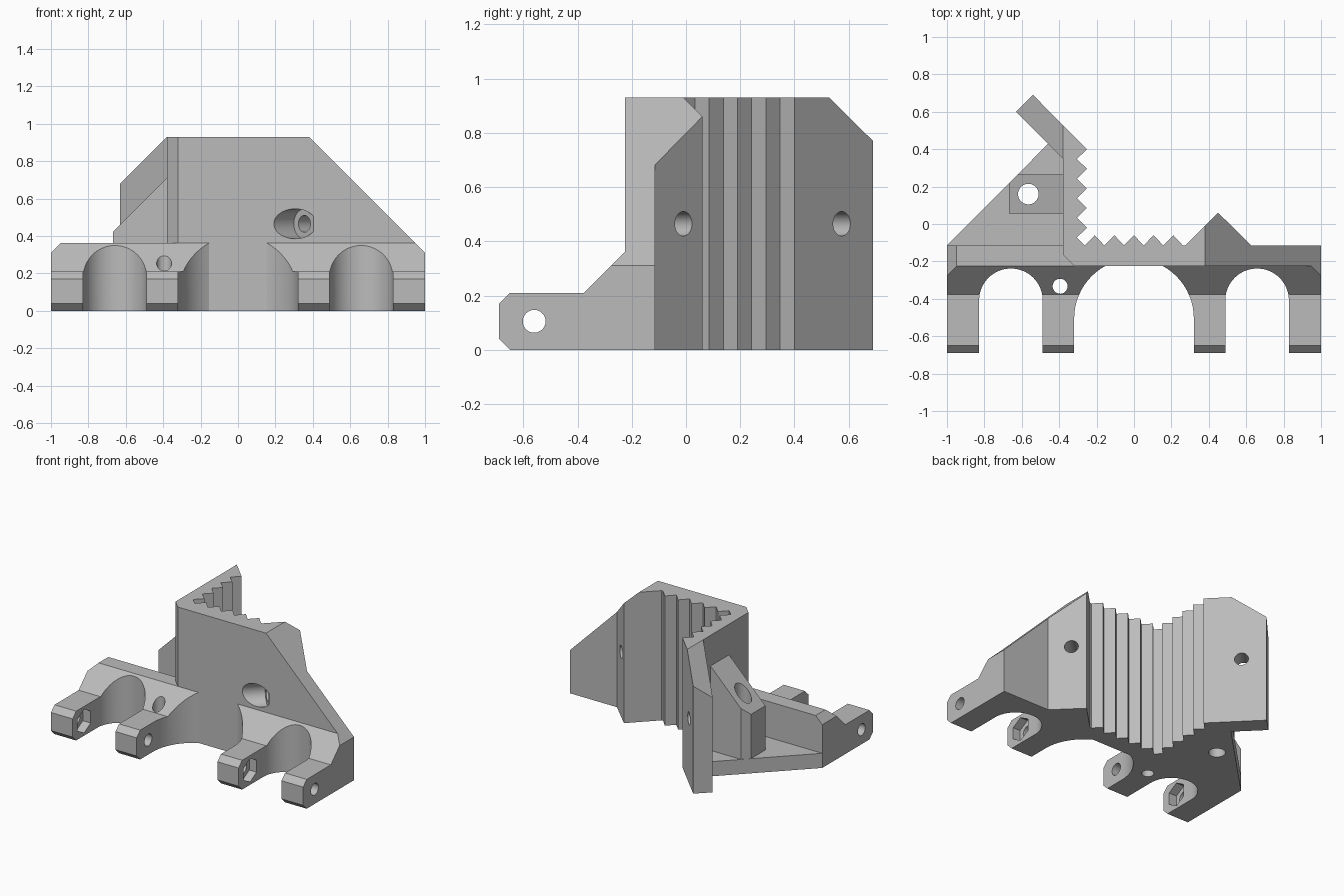
import bpy, bmesh, math
from mathutils import Vector

if "Cube" in bpy.data.objects:
    bpy.data.objects.remove(bpy.data.objects["Cube"], do_unlink=True)

grey = bpy.data.materials.new("light_grey")
grey.use_nodes = True
grey.diffuse_color = (0.5, 0.5, 0.5, 1)
grey.node_tree.nodes["Principled BSDF"].inputs["Base Color"].default_value = grey.diffuse_color

AXES = {"x": lambda a, b, t: (t, a, b),
        "y": lambda a, b, t: (a, t, b),
        "z": lambda a, b, t: (a, b, t)}


def finish(name, bm):
    bmesh.ops.recalc_face_normals(bm, faces=bm.faces)
    mesh = bpy.data.meshes.new(name)
    bm.to_mesh(mesh)
    bm.free()
    obj = bpy.data.objects.new(name, mesh)
    bpy.context.collection.objects.link(obj)
    mesh.materials.append(grey)
    return obj


def prism(name, outline, axis, low, high):
    """Extrude a flat outline along one axis."""
    bm = bmesh.new()
    place = AXES[axis]
    face = bm.faces.new([bm.verts.new(place(a, b, low)) for a, b in outline])
    side = bmesh.ops.extrude_face_region(bm, geom=[face])["geom"]
    moved = [v for v in side if isinstance(v, bmesh.types.BMVert)]
    bmesh.ops.translate(bm, verts=moved, vec=place(0, 0, high - low))
    return finish(name, bm)


def rod(name, start, end, radius, sides=48):
    """Cylinder between two points."""
    start, end = Vector(start), Vector(end)
    bm = bmesh.new()
    bmesh.ops.create_cone(bm, cap_ends=True, segments=sides, radius1=radius,
                          radius2=radius, depth=(end - start).length)
    turn = (end - start).to_track_quat("Z", "Y").to_matrix()
    bmesh.ops.rotate(bm, verts=bm.verts, matrix=turn)
    bmesh.ops.translate(bm, verts=bm.verts, vec=(start + end) / 2)
    return finish(name, bm)


def cut(obj, tool, operation="DIFFERENCE"):
    """Apply a boolean and discard the tool."""
    tool.hide_render = True
    mod = obj.modifiers.new("cut", "BOOLEAN")
    mod.operation, mod.solver, mod.object = operation, "EXACT", tool
    bpy.ops.object.select_all(action="DESELECT")
    bpy.context.view_layer.objects.active = obj
    obj.select_set(True)
    bpy.ops.object.modifier_apply(modifier=mod.name)
    bpy.data.objects.remove(tool, do_unlink=True)


def arch(cx, cy, r):
    """Round-topped slot outline, open towards the front."""
    arc = [(cx + r * math.cos(math.pi * i / 32), cy + r * math.sin(math.pi * i / 32))
           for i in range(33)]
    return [(cx + r, -0.8)] + arc + [(cx - r, -0.8)]


def end_chamfer():
    return prism("chamfer_tool", [(-1.1, -0.1), (1.1, -0.1), (1.1, 0.21), (0.9, 0.41),
                                  (-0.9, 0.41), (-1.1, 0.21)], "y", -1, 1)


FRONT, BACK, TOP = -0.225, -0.115, 0.93
PITCH = 0.105

# Hinge block with four fingers
hinge = prism("hinge_fingers", [(-0.65, 0), (FRONT, 0), (FRONT, 0.362), (-0.377, 0.21),
                                (-0.65, 0.21), (-0.69, 0.17), (-0.69, 0.04)], "x", -1, 1)
cut(hinge, end_chamfer(), "INTERSECT")
for cx, cy, r in ((-0.658, -0.408, 0.17), (0, -0.505, 0.32), (0.658, -0.408, 0.17)):
    cut(hinge, prism("slot_tool", arch(cx, cy, r), "z", -0.1, 1))
cut(hinge, rod("pin_tool", (-1.2, -0.56, 0.105), (1.2, -0.56, 0.105), 0.042))
for x in (-0.83, 0.49):
    cut(hinge, rod("nut_tool", (x - 0.06, -0.56, 0.105), (x + 0.05, -0.56, 0.105), 0.085, 6))
cut(hinge, rod("drain_tool", (-0.395, -0.333, -0.1), (-0.395, -0.333, 0.6), 0.04))

# Toothed angle jaw: front wall, wedge, side wall and slanted arm
plan = [(-0.32, FRONT), (1, FRONT), (1, BACK), (0.628, BACK), (0.45, 0.06), (0.275, BACK)]
for i in range(5):
    x = (2 - i) * PITCH
    plan += [(x + PITCH / 2 - 0.001, BACK), (x, -0.06)]
plan += [(-0.262, BACK), (-0.305, -0.072)]
for i in range(5):
    y = 0.4 - (4 - i) * PITCH
    plan += [(-0.252, y)]
    if i < 4:
        plan += [(-0.305, y + PITCH / 2)]
plan += [(-0.54, 0.69), (-0.632, 0.6), (-0.38, 0.348), (-0.38, -0.165)]
jaw = prism("toothed_jaw", plan, "z", 0, TOP)
cut(jaw, prism("slope_tool", [(-1.38, -0.07), (-0.28, -0.1), (1.2, -0.1), (1.2, 0.11),
                              (0.28, 1.03), (-0.28, 1.03), (-1.38, -0.07 + 0.001)],
               "y", -1, 1), "INTERSECT")

# Slanted screw holes and counterbore
z = 0.465
cut(jaw, rod("bore_tool", (0.18, -0.35, z), (0.68, 0.15, z), 0.045))
cut(jaw, rod("counterbore_tool", (0.15, -0.38, z), (0.355, -0.175, z), 0.08))
cut(jaw, rod("arm_bore_tool", (-0.625, 0.375, z), (-0.325, 0.675, z), 0.045))

# Low side wall behind the hinge
wall = prism("side_wall", [(-1, FRONT), (-0.32, FRONT), (-0.38, -0.165), (-0.38, BACK),
                           (-1, BACK)], "z", 0, 0.362)
cut(wall, end_chamfer(), "INTERSECT")

# Triangular floor plate
plate = prism("floor_plate", [(-1, BACK), (-0.38, BACK), (-0.38, 0.348), (-0.46, 0.428)],
              "z", 0, 0.105)

# Sloped gusset standing on the plate
gusset = prism("gusset", [(-0.668, 0.055), (-0.38, 0.055), (-0.38, 0.265), (-0.62, 0.265),
                          (-0.668, 0.217)], "z", 0.105, 0.8)
cut(gusset, prism("gusset_slope_tool", [(-0.8, 0.29), (-0.2, 0.89), (-0.2, 1), (-0.8, 1)],
                  "y", -0.5, 0.8))

# Vertical bolt hole through gusset and plate
for part in (gusset, plate):
    cut(part, rod("bolt_tool", (-0.565, 0.16, -0.1), (-0.565, 0.16, 1), 0.055))

# Smooth the round walls, keep the edges crisp
for part in (hinge, jaw, wall, plate, gusset):
    bpy.ops.object.select_all(action="DESELECT")
    bpy.context.view_layer.objects.active = part
    part.select_set(True)
    bpy.ops.object.shade_smooth_by_angle(angle=math.radians(30))
